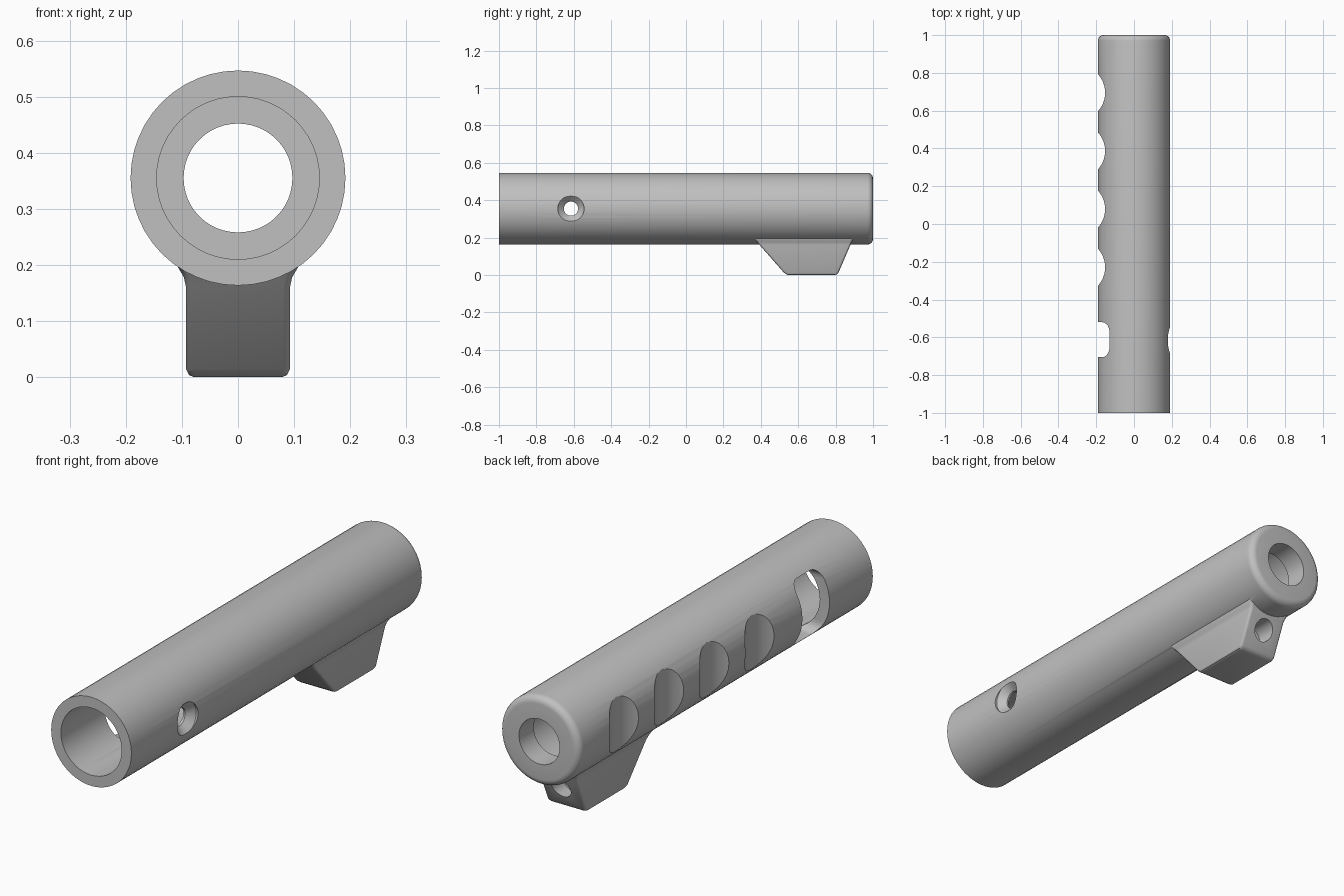
import bpy, bmesh, math
from mathutils import Vector

cube = bpy.data.objects.get("Cube")
if cube:
    bpy.data.objects.remove(cube, do_unlink=True)

AXIS_Z = 0.355      # height of the tube axis
OUTER, BORE, MOUTH = 0.1915, 0.145, 0.097

grey = bpy.data.materials.new("plain grey")
grey.use_nodes = True
grey.diffuse_color = (0.53, 0.53, 0.53, 1)
grey.node_tree.nodes["Principled BSDF"].inputs["Base Color"].default_value = grey.diffuse_color


def loft(name, rings):
    """Skin a list of equal-length point rings and cap both ends."""
    bm = bmesh.new()
    loops = [[bm.verts.new(p) for p in ring] for ring in rings]
    n = len(loops[0])
    for a, b in zip(loops, loops[1:]):
        for i in range(n):
            j = (i + 1) % n
            bm.faces.new((a[i], a[j], b[j], b[i]))
    bm.faces.new(loops[0])
    bm.faces.new(loops[-1])
    bmesh.ops.recalc_face_normals(bm, faces=bm.faces[:])
    mesh = bpy.data.meshes.new(name)
    bm.to_mesh(mesh)
    bm.free()
    mesh.materials.append(grey)
    ob = bpy.data.objects.new(name, mesh)
    bpy.context.collection.objects.link(ob)
    return ob


def lathe(name, profile, axis, centre, sides=48):
    """Turn (radius, distance) pairs around the x, y or z axis through centre."""
    u, v = [Vector(w) for w in {"x": ((0, 1, 0), (0, 0, 1)),
                                "y": ((0, 0, 1), (1, 0, 0)),
                                "z": ((1, 0, 0), (0, 1, 0))}[axis]]
    turns = [2 * math.pi * i / sides for i in range(sides)]
    return loft(name, [[Vector(centre) + u.cross(v) * d
                        + r * (u * math.cos(t) + v * math.sin(t)) for t in turns]
                       for r, d in profile])


def rounded_rect(a0, a1, b0, b1, r, steps=5):
    """Outline points of a rectangle with round corners."""
    corners = ((a1 - r, b1 - r), (a0 + r, b1 - r), (a0 + r, b0 + r), (a1 - r, b0 + r))
    return [(a + r * math.cos(t), b + r * math.sin(t))
            for k, (a, b) in enumerate(corners)
            for t in [math.pi / 2 * (k + i / steps) for i in range(steps + 1)]]


def combine(target, tool, operation):
    """Apply a boolean and remove the tool object."""
    tool.hide_render = True
    mod = target.modifiers.new("boolean", "BOOLEAN")
    mod.operation, mod.object, mod.solver = operation, tool, "EXACT"
    bpy.context.view_layer.objects.active = target
    bpy.ops.object.modifier_apply(modifier=mod.name)
    bpy.data.objects.remove(tool, do_unlink=True)


# Tube body with a rounded back rim
round_r = 0.03
rim = [(OUTER - round_r * (1 - math.cos(t)), 1 - round_r * (1 - math.sin(t)))
       for t in [math.pi / 2 * i / 6 for i in range(7)]]
tube = lathe("grip_tube", [(OUTER, -1)] + rim, "y", (0, 0, AXIS_Z))

# Lug under the back end: sloped ends, soft bottom edge, flare into the tube
lug_levels = [(0, -0.014), (0.004, -0.005), (0.014, 0), (0.16, 0),
              (0.178, 0.004), (0.195, 0.014), (0.3, 0.014)]   # (height, outset)
rings = []
for z, out in lug_levels:
    half = 0.0925 + out
    soft = min(out, 0)
    front, back = 0.535 - 0.88 * z - soft, 0.81 + 0.43 * z + soft
    rings.append([(x, y, z) for x, y in rounded_rect(-half, half, front, back, 0.012)])
combine(tube, loft("lug", rings), "UNION")

# Bore with a narrower mouth through the back wall
combine(tube, lathe("bore", [(BORE, -1.1), (BORE, 0.9), (MOUTH, 0.9), (MOUTH, 1.1)],
                    "y", (0, 0, AXIS_Z)), "DIFFERENCE")

# Blind hole in the back slope of the lug
combine(tube, lathe("lug_hole", [(0.046, 0.77), (0.046, 1)], "y", (0, 0, 0.1), 32),
        "DIFFERENCE")

# Countersunk screw hole on the left side
combine(tube, lathe("screw_hole", [(0.038, 0.05), (0.038, 0.152), (0.07, 0.182), (0.07, 0.3)],
                    "x", (0, -0.615, AXIS_Z), 32), "DIFFERENCE")

# Window on the right side
outline = rounded_rect(-0.705, -0.52, AXIS_Z - 0.14, AXIS_Z + 0.14, 0.045)
combine(tube, loft("window", [[(x, y, z) for y, z in outline] for x in (-0.3, -0.01)]),
        "DIFFERENCE")

# Four finger scallops on the right side
for i in range(4):
    scallop = lathe("scallop", [(0.145, -0.3), (0.145, 0.3)], "z",
                    (-0.153 - 0.145, 0.695 - 0.308 * i, AXIS_Z), 64)
    combine(tube, scallop, "DIFFERENCE")

# Smooth shading with sharp machined edges
bpy.ops.object.select_all(action="DESELECT")
tube.select_set(True)
bpy.context.view_layer.objects.active = tube
bpy.ops.object.shade_smooth_by_angle(angle=math.radians(30))
